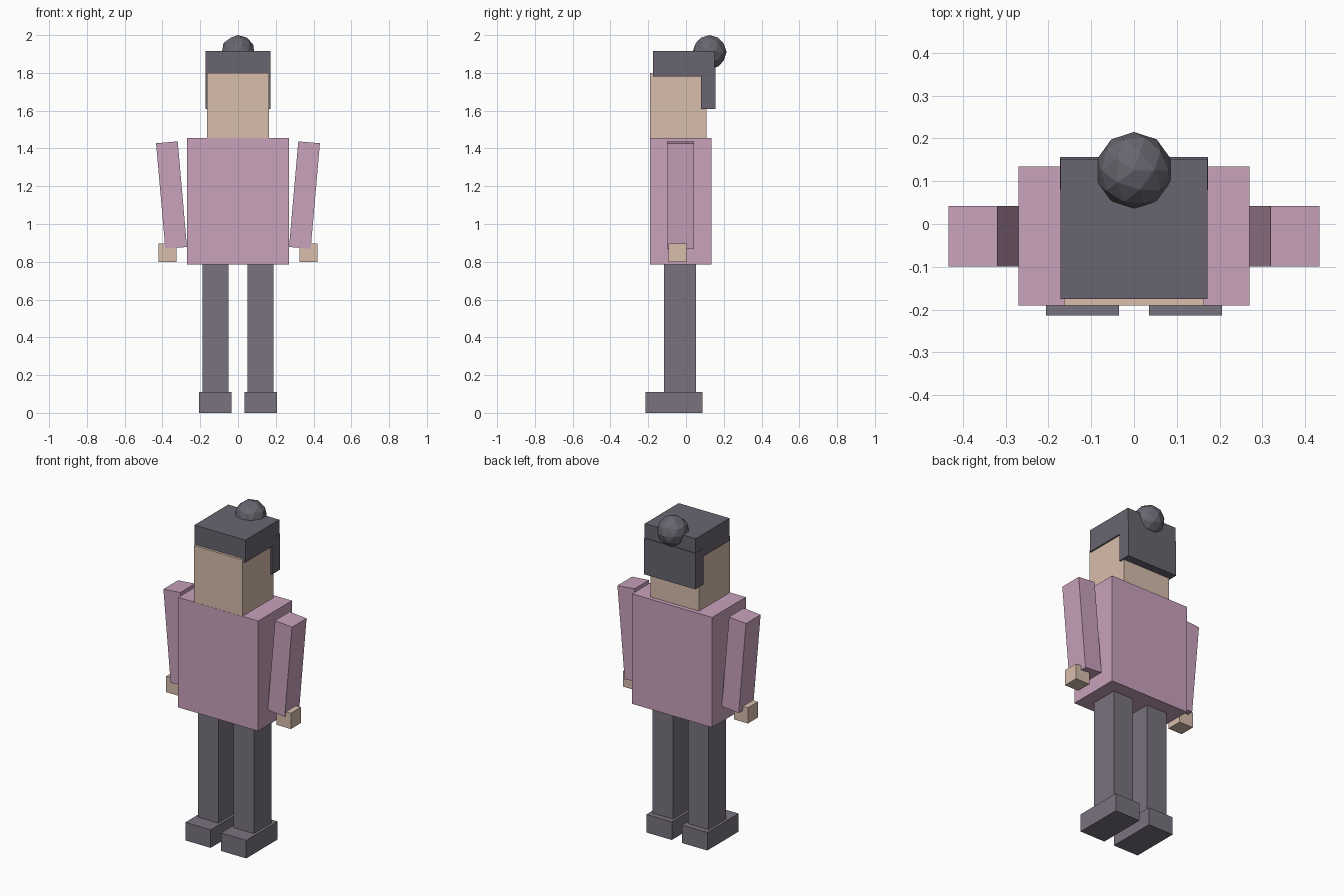
import bpy
from math import radians

if "Cube" in bpy.data.objects:
    bpy.data.objects.remove(bpy.data.objects["Cube"])


def material(name, r, g, b):
    m = bpy.data.materials.new(name)
    m.diffuse_color = (r, g, b, 1)
    m.use_nodes = True
    m.node_tree.nodes["Principled BSDF"].inputs["Base Color"].default_value = m.diffuse_color
    return m


PINK = material("pink_cloth", 0.58, 0.36, 0.50)
SKIN = material("skin", 0.68, 0.51, 0.41)
HAIR = material("dark_hair", 0.14, 0.13, 0.16)
DARK = material("dark_cloth", 0.19, 0.17, 0.21)


def box(name, centre, size, mat, tilt=0):
    """Box from centre and full size, optionally tilted about y."""
    bpy.ops.mesh.primitive_cube_add(size=1)
    ob = bpy.context.object
    ob.name = ob.data.name = name
    ob.scale = size
    bpy.ops.object.transform_apply(location=False, rotation=False, scale=True)
    ob.location = centre
    ob.rotation_euler.y = radians(tilt)
    ob.data.materials.append(mat)
    return ob


def span(name, x, y, z, mat):
    """Box from its min/max range on each axis."""
    r = (x, y, z)
    return box(name, [(a + b) / 2 for a, b in r], [b - a for a, b in r], mat)


# Torso and head
span("torso", (-0.27, 0.27), (-0.191, 0.134), (0.785, 1.456), PINK)
span("head", (-0.163, 0.163), (-0.19, 0.108), (1.456, 1.80), SKIN)

# Hair: cap, back panel and faceted bun
span("hair_cap", (-0.172, 0.172), (-0.175, 0.152), (1.78, 1.917), HAIR)
span("hair_back", (-0.173, 0.173), (0.08, 0.157), (1.61, 1.83), HAIR)
bpy.ops.mesh.primitive_ico_sphere_add(subdivisions=2, radius=0.09,
                                      location=(0, 0.125, 1.91))
bun = bpy.context.object
bun.name = "hair_bun"
bun.data.materials.append(HAIR)

# Paired limbs
for side, s in (("left", 1), ("right", -1)):
    box(side + "_arm", (s * 0.352, -0.029, 1.153), (0.115, 0.141, 0.561), PINK, s * 5)
    box(side + "_hand", (s * 0.373, -0.044, 0.848), (0.096, 0.096, 0.096), SKIN)
    box(side + "_leg", (s * 0.12, -0.032, 0.442), (0.138, 0.17, 0.69), DARK)
    box(side + "_foot", (s * 0.12, -0.063, 0.055), (0.171, 0.302, 0.11), DARK)
